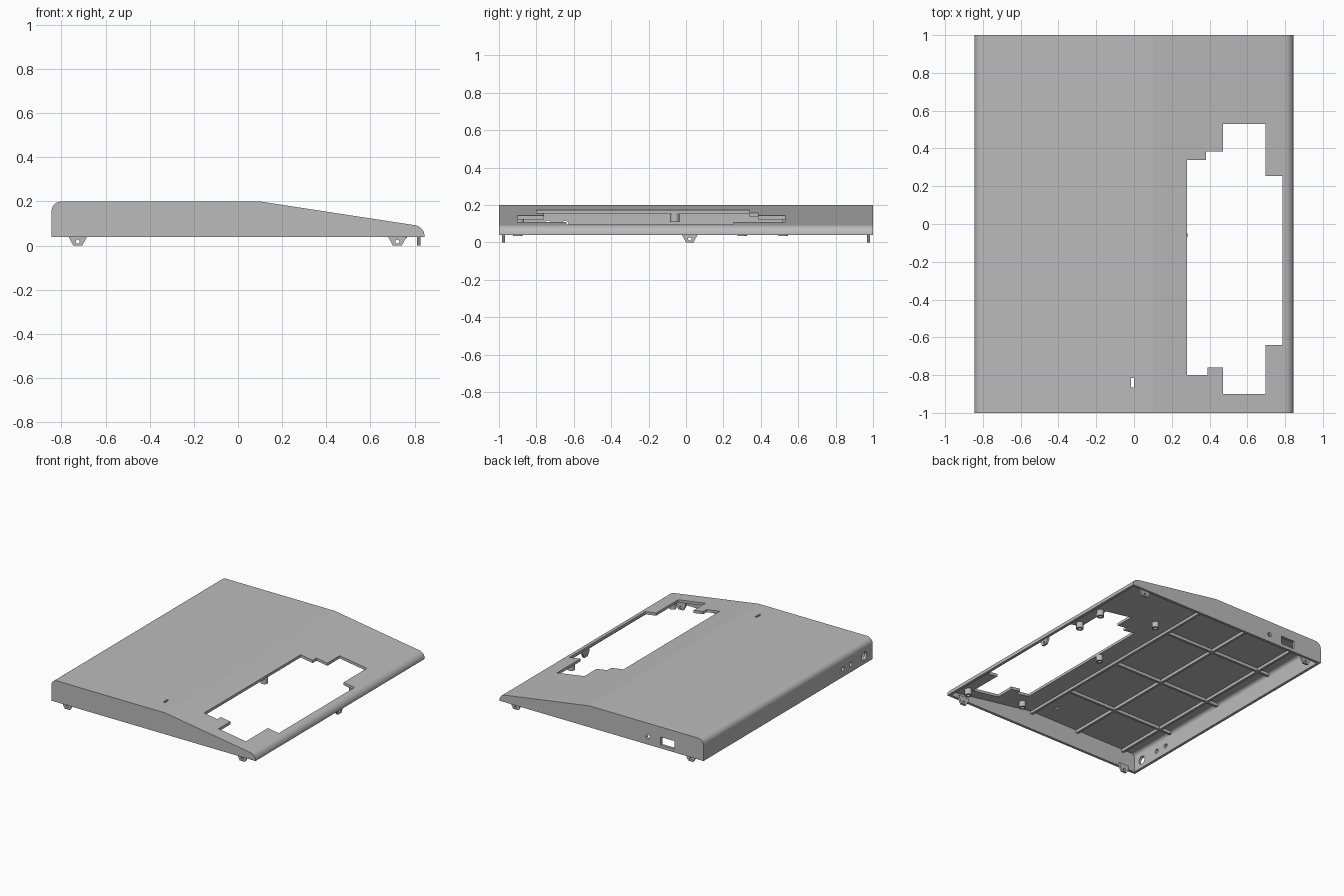
import bpy, bmesh
from math import cos, sin, radians

if "Cube" in bpy.data.objects:
    bpy.data.objects.remove(bpy.data.objects["Cube"])

grey = bpy.data.materials.new("warm_grey_plastic")
grey.use_nodes = True
grey.diffuse_color = (0.5, 0.5, 0.5, 1)
grey.node_tree.nodes["Principled BSDF"].inputs["Base Color"].default_value = (0.5, 0.5, 0.5, 1)

RIM, WALL, HALF_X = 0.04, 0.02, 0.845


def finish(name, bm):
    bmesh.ops.recalc_face_normals(bm, faces=bm.faces)
    mesh = bpy.data.meshes.new(name)
    bm.to_mesh(mesh)
    bm.free()
    mesh.materials.append(grey)
    obj = bpy.data.objects.new(name, mesh)
    bpy.context.collection.objects.link(obj)
    return obj


def prism(name, points, axis, start, end):
    """Extrude a 2D outline along the x, y or z axis."""
    place = {"x": lambda a, b: (start, a, b),
             "y": lambda a, b: (a, start, b),
             "z": lambda a, b: (a, b, start)}[axis]
    bm = bmesh.new()
    face = bm.faces.new([bm.verts.new(place(a, b)) for a, b in points])
    moved = bmesh.ops.extrude_face_region(bm, geom=[face])["geom"]
    shift = [end - start if k == axis else 0 for k in "xyz"]
    bmesh.ops.translate(bm, vec=shift, verts=[v for v in moved if isinstance(v, bmesh.types.BMVert)])
    return finish(name, bm)


def rect(a0, b0, a1, b1):
    return [(a0, b0), (a1, b0), (a1, b1), (a0, b1)]


def arc(cx, cy, r, start, end, steps):
    angles = [radians(start + (end - start) * i / steps) for i in range(steps + 1)]
    return [(cx + r * cos(t), cy + r * sin(t)) for t in angles]


def circle(cx, cy, r):
    return arc(cx, cy, r, 0, 345, 23)


def cut(obj, cutter):
    mod = obj.modifiers.new("cut", "BOOLEAN")
    mod.operation, mod.solver, mod.object = "DIFFERENCE", "EXACT", cutter
    bpy.context.view_layer.objects.active = obj
    bpy.ops.object.modifier_apply(modifier=mod.name)
    bpy.data.objects.remove(cutter)


def smooth(obj, angle):
    bpy.ops.object.select_all(action="DESELECT")
    obj.select_set(True)
    bpy.context.view_layer.objects.active = obj
    bpy.ops.object.shade_smooth_by_angle(angle=radians(angle))


def side_profile(inset, base):
    """Wedge outline with a rounded rear edge and a rounded thin edge."""
    edge = HALF_X - inset
    return ([(-edge, base)] + arc(-0.8, 0.155, 0.045 - inset, 180, 90, 12)
            + [(0.1 - inset * 0.08, 0.2 - inset)]
            + arc(0.795, 0.043, 0.05 - inset, 81.3, 0, 12) + [(edge, base)])


# Hollow shell, open underneath
shell = prism("case_shell", side_profile(0, RIM), "y", -1, 1)
cut(shell, prism("hollow", side_profile(WALL, RIM - 0.02), "y", WALL - 1, 1 - WALL))

# Stepped key opening and the small indicator slot
opening = [(0.28, 0.34), (0.38, 0.34), (0.38, 0.385), (0.47, 0.385), (0.47, 0.53),
           (0.695, 0.53), (0.695, 0.255), (0.785, 0.255), (0.785, -0.64), (0.695, -0.64),
           (0.695, -0.9), (0.47, -0.9), (0.47, -0.76), (0.39, -0.76), (0.39, -0.8), (0.28, -0.8)]
cut(shell, prism("opening", opening, "z", 0.05, 0.3))
cut(shell, prism("slot", rect(-0.015, -0.865, 0, -0.815), "z", 0.1, 0.3))

# Sockets in the back wall and the tall side wall
cut(shell, prism("socket", rect(-0.605, 0.065, -0.49, 0.125), "y", 0.95, 1.05))
cut(shell, prism("socket", circle(-0.385, 0.097, 0.016), "y", 0.95, 1.05))
for y, r in ((-0.9, 0.03), (-0.74, 0.016), (-0.645, 0.016)):
    cut(shell, prism("socket", circle(y, 0.1, r), "x", -0.9, -0.81))
smooth(shell, 8)
weighted = shell.modifiers.new("weighted_normals", "WEIGHTED_NORMAL")
weighted.keep_sharp = True

# Stiffening ribs under the top
for i, x in enumerate((0.1, -0.31, -0.72)):
    prism(f"long_rib_{i + 1}", rect(x - 0.009, 0.158, x + 0.009, 0.186), "y", -0.985, 0.985)
for i, y in enumerate((-0.58, -0.08, 0.47)):
    prism(f"cross_rib_{i + 1}", rect(y - 0.009, 0.158, y + 0.009, 0.186), "x", -0.815, 0.1)

# Hollow screw posts beside the opening
posts = [(0.26, y, 0.11) for y in (-0.89, -0.06, 0.54)] + [(0.74, y, 0.034) for y in (-0.9, 0.3, 0.52)]
for i, (x, y, low) in enumerate(posts):
    top = 0.185 - 0.153 * (x - 0.1)
    post = prism(f"screw_post_{i + 1}", circle(x, y, 0.025), "z", low, top)
    cut(post, prism("bore", circle(x, y, 0.012), "z", low - 0.02, top - 0.012))
    smooth(post, 30)


# Tapered snap tabs with a hole, hanging below the rim
def tab(name, centre, axis, depth):
    outline = [(centre + a, b) for a, b in
               ((-0.02, 0), (0.02, 0), (0.042, RIM), (0.042, 0.06), (-0.042, 0.06), (-0.042, RIM))]
    obj = prism(name, outline, axis, depth - 0.008, depth + 0.008)
    cut(obj, prism("pin_hole", circle(centre, 0.018, 0.009), axis, depth - 0.03, depth + 0.03))


for side, y in (("front", -0.975), ("back", 0.975)):
    tab(f"{side}_left_tab", 0.722, "y", y)
    tab(f"{side}_right_tab", -0.726, "y", y)
tab("side_tab", 0.02, "x", 0.82)
